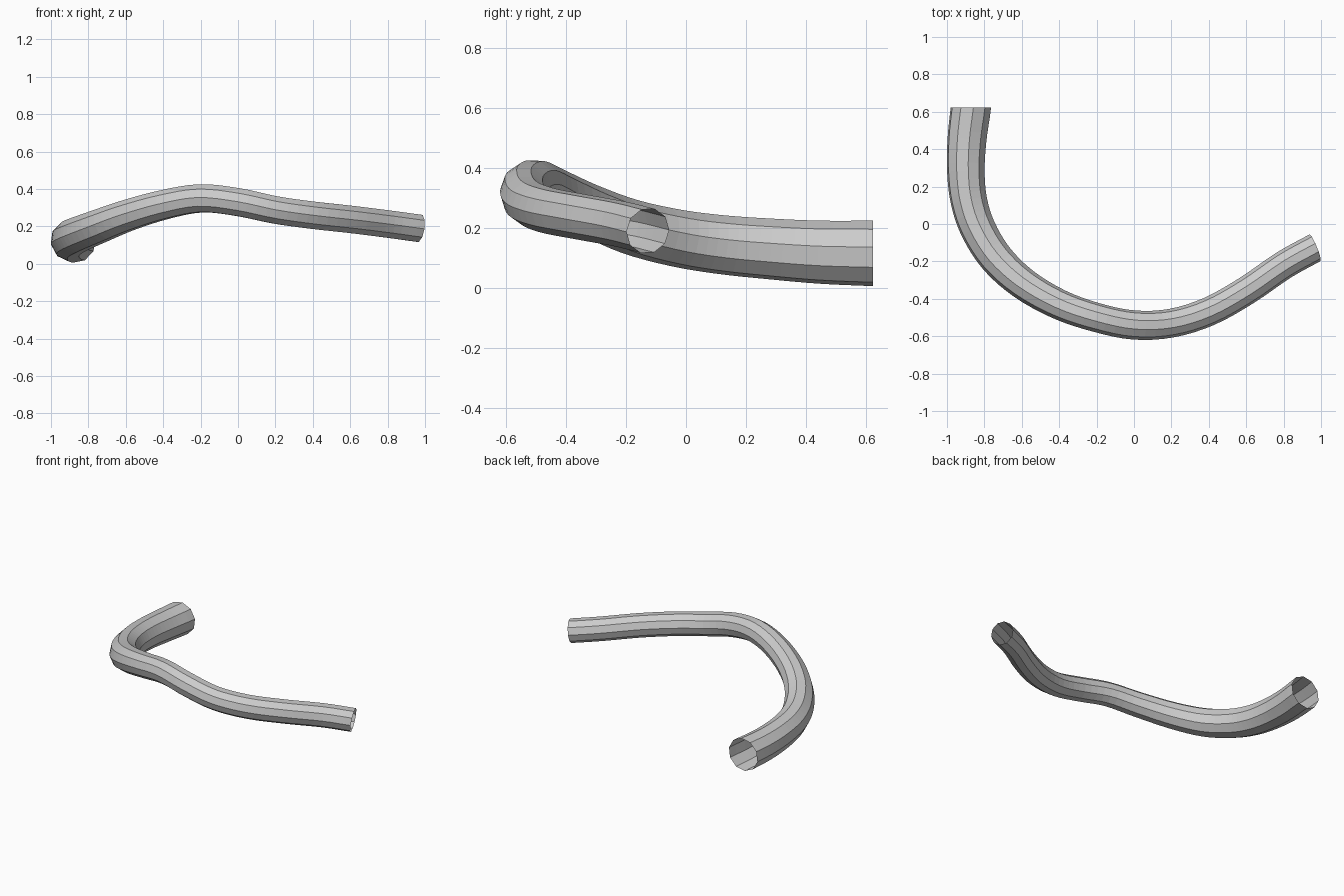
import bpy, bmesh, math
from mathutils import Vector

if "Cube" in bpy.data.objects:
    bpy.data.objects.remove(bpy.data.objects["Cube"])

SIDES = 10
STEPS = 4  # rings per path span

# Centre line of the pipe: x, y, z, radius
PATH = [
    (-.872, .623, .115, .110), (-.893, .45, .119, .106), (-.899, .28, .130, .102),
    (-.882, .12, .144, .099), (-.832, -.03, .166, .096), (-.735, -.185, .204, .092),
    (-.59, -.32, .259, .086), (-.40, -.43, .315, .081), (-.20, -.50, .350, .078),
    (0.0, -.54, .330, .078), (.20, -.53, .288, .077), (.40, -.468, .260, .077),
    (.60, -.357, .238, .077), (.80, -.22, .213, .077), (.968, -.127, .190, .077),
]


def spline(p0, p1, p2, p3, t):
    return 0.5 * (2 * p1 + (p2 - p0) * t + (2 * p0 - 5 * p1 + 4 * p2 - p3) * t ** 2
                  + (3 * p1 - p0 - 3 * p2 + p3) * t ** 3)


# Smooth the centre line and radius together
pts = [Vector(p) for p in PATH]
pts = [2 * pts[0] - pts[1]] + pts + [2 * pts[-1] - pts[-2]]
samples = [spline(*pts[i:i + 4], k / STEPS)
           for i in range(len(PATH) - 1) for k in range(STEPS)] + [pts[-2]]
centres = [s.xyz for s in samples]
radii = [s.w for s in samples]
tangents = [(centres[min(i + 1, len(centres) - 1)] - centres[max(i - 1, 0)]).normalized()
            for i in range(len(centres))]
tangents[0] = Vector((0, -1, 0))
tangents[-1] = Vector((.91, .38, -.14)).normalized()

# Sweep a ten-sided ring along the line without twisting it; both ends stay open
bm = bmesh.new()
phase = math.radians(7)
normal = Vector((math.sin(phase), 0, math.cos(phase)))
rings = []
for i, (c, t, r) in enumerate(zip(centres, tangents, radii)):
    if i:
        normal = tangents[i - 1].rotation_difference(t) @ normal
    normal = (normal - t * normal.dot(t)).normalized()
    side = t.cross(normal)
    angles = [2 * math.pi * k / SIDES for k in range(SIDES)]
    rings.append([bm.verts.new(c + r * (normal * math.cos(a) + side * math.sin(a)))
                  for a in angles])
for a, b in zip(rings, rings[1:]):
    for k in range(SIDES):
        n = (k + 1) % SIDES
        bm.faces.new((a[k], a[n], b[n], b[k]))

mesh = bpy.data.meshes.new("bent_pipe")
bm.to_mesh(mesh)
bm.free()
pipe = bpy.data.objects.new("bent_pipe", mesh)
bpy.context.collection.objects.link(pipe)

grey = bpy.data.materials.new("light grey")
grey.diffuse_color = (.6, .6, .6, 1)
grey.use_nodes = True
grey.node_tree.nodes["Principled BSDF"].inputs["Base Color"].default_value = grey.diffuse_color
mesh.materials.append(grey)
